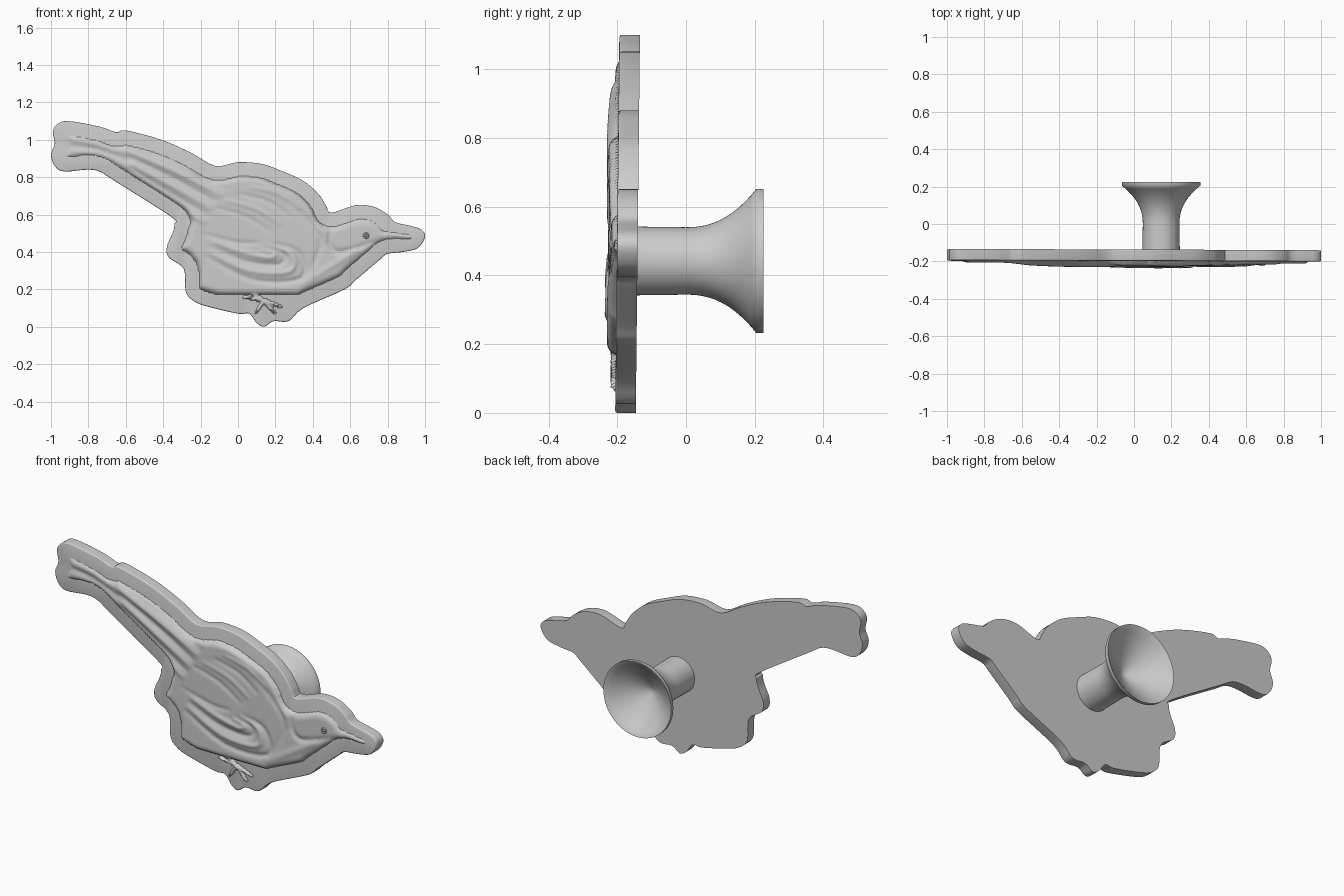
import bpy, bmesh, math
from mathutils import Vector

cube = bpy.data.objects.get("Cube")
if cube:
    bpy.data.objects.remove(cube)

FRONT, BACK = -0.2, -0.14
STEP = 0.008      # spacing of the relief sheet
BORDER = 0.076    # flat rim left around the bird
FLOOR = -0.004    # the sheet sinks below the plate outside the bird

metal = bpy.data.materials.new("light grey")
metal.use_nodes = True
GREY = (0.6, 0.6, 0.6, 1)
metal.diffuse_color = GREY
metal.node_tree.nodes["Principled BSDF"].inputs["Base Color"].default_value = GREY


def place(x, z, y):
    """Point on the plate, which leans back very slightly."""
    return Vector((x, y + (z - 0.55) * 0.011, z))


def spline(points, closed, steps=4):
    """Smooth curve through points given in hundredths."""
    pts = [Vector(p) / 100 for p in points]
    n = len(pts)

    def get(i):
        return pts[i % n] if closed else pts[max(0, min(n - 1, i))]

    out = []
    for i in range(n if closed else n - 1):
        a, b, c, d = (get(i + k - 1) for k in range(4))
        for s in range(steps):
            t = s / steps
            out.append(b + t / 2 * (c - a + t * (2 * a - 5 * b + 4 * c - d + t * (3 * (b - c) + d - a))))
    return out if closed else out + [pts[-1]]


def finish(bm, name, angle):
    mesh = bpy.data.meshes.new(name)
    bm.to_mesh(mesh)
    bm.free()
    obj = bpy.data.objects.new(name, mesh)
    bpy.context.collection.objects.link(obj)
    mesh.materials.append(metal)
    bpy.ops.object.select_all(action='DESELECT')
    obj.select_set(True)
    bpy.context.view_layer.objects.active = obj
    bpy.ops.object.shade_smooth_by_angle(angle=math.radians(angle))


# Backing plate outline: beak, head, back, tail, then the underside
upper_line = [
    (100, 48), (98, 52), (92, 54), (84, 56), (80, 60), (73, 64), (63, 65), (50, 61),
    (47, 65), (43, 71), (35, 78), (24, 83), (13, 87), (0, 88), (-12, 86),
    (-25, 93), (-41, 100), (-60, 105), (-65, 104), (-74, 107), (-91, 110), (-97, 108)]
lower_line = [
    (-99, 104), (-98, 98), (-100, 92), (-98, 86), (-93, 83), (-81, 84), (-74, 83), (-66, 78),
    (-36, 59), (-34, 55), (-35, 50), (-38, 43), (-37, 37), (-29, 31), (-28, 19), (-24, 14),
    (-17, 11), (0, 7), (6, 7), (10, 2), (14, 0), (19, 3), (27, 3), (35, 10), (57, 20),
    (63, 25), (76, 36), (80, 39), (88, 40), (96, 42)]
plate_line = spline(upper_line + lower_line, True)

bm = bmesh.new()
face = bm.faces.new([bm.verts.new(place(p.x, p.y, BACK)) for p in plate_line])
grown = bmesh.ops.extrude_face_region(bm, geom=[face], use_keep_orig=True)
top = [g for g in grown["geom"] if isinstance(g, bmesh.types.BMFace)][0]
bmesh.ops.translate(bm, verts=top.verts[:], vec=(0, FRONT - BACK, 0))
bmesh.ops.recalc_face_normals(bm, faces=bm.faces[:])
bmesh.ops.bevel(bm, geom=top.edges[:], offset=0.007, segments=3, affect='EDGES', profile=0.5)
finish(bm, "backing_plate", 40)


def segments(line):
    return list(zip(line, line[1:]))


def distance(p, segs):
    """Nearest distance, and how far along the path it falls."""
    best, along = math.inf, 0
    for i, (a, b) in enumerate(segs):
        d = b - a
        t = max(0, min(1, (p - a).dot(d) / max(d.length_squared, 1e-12)))
        gap = (p - a - d * t).length_squared
        if gap < best:
            best, along = gap, (i + t) / len(segs)
    return math.sqrt(best), along


def inside(p, segs):
    odd = False
    for a, b in segs:
        if (a.y > p.y) != (b.y > p.y) and p.x < a.x + (p.y - a.y) * (b.x - a.x) / (b.y - a.y):
            odd = not odd
    return odd


def stroke(amount, width, path):
    line = spline(path, False)
    xs, zs = [p.x for p in line], [p.y for p in line]
    reach = 3 * width
    box = (min(xs) - reach, max(xs) + reach, min(zs) - reach, max(zs) + reach)
    return amount, width, segments(line), box


def fan(amount, width, first, last, count):
    """Alternating ridges and grooves, blended from one path to another."""
    out = []
    for i in range(count):
        t = i / (count - 1)
        path = [Vector(a).lerp(Vector(b), t) for a, b in zip(first, last)]
        out.append(stroke(amount * (-1) ** i, width, path))
    return out


# Feather lines: tail, wing edge, back and shoulder
strokes = (
    fan(0.008, 0.014, [(-62, 101), (-30, 90), (-4, 77)], [(-58, 82), (-36, 67), (-17, 55)], 7)
    + fan(-0.009, 0.014, [(-18, 38), (8, 25), (34, 26), (32, 40), (18, 44)],
          [(-14, 46), (2, 40), (16, 37), (20, 39), (12, 41)], 4)
    + fan(-0.005, 0.012, [(-14, 64), (4, 59), (18, 50)], [(6, 75), (22, 71), (34, 62)], 4)
    + fan(0.006, 0.016, [(4, 80), (34, 69), (47, 45)], [(26, 68), (44, 48), (38, 29)], 2)
)
# Hollow between tail feathers, neck and breast line, belly ridge
strokes += [
    stroke(-0.012, 0.02, [(-92, 97), (-76, 95), (-56, 88)]),
    stroke(-0.009, 0.013, [(50, 54), (49, 45), (55, 40), (74, 46)]),
    stroke(0.006, 0.018, [(33, 22), (56, 36), (64, 42)]),
    stroke(-0.005, 0.012, [(-20, 50), (0, 45), (12, 45)]),
]

# Beak, shank and spread toes stand on the bare plate
ankle = Vector((14, 14))
raised = [stroke(0.014, 0.02, [(70, 50), (82, 49), (92, 48)]),
          stroke(0.019, 0.015, [(4, 20), ankle])]
for angle, length in ((170, 11), (235, 8), (310, 9), (340, 10)):
    turn = math.radians(angle)
    tip = ankle + length * Vector((math.cos(turn), math.sin(turn)))
    raised.append(stroke(0.019, 0.012, [ankle, tip]))

rim = segments(plate_line + plate_line[:1])


def near(p, box):
    return box[0] < p.x < box[1] and box[2] < p.y < box[3]


def height(p):
    h = FLOOR
    if inside(p, rim):
        # The bird follows the plate edge, stopping above the feet
        depth = min(distance(p, rim)[0] - BORDER, p.y - 0.17)
        if depth > 0:
            rise = min(1, depth / 0.035)
            rise = math.sqrt(rise * (2 - rise))
            h += rise * (0.011 + 0.019 * (1 - p.x * p.x))
            for amount, width, segs, box in strokes:
                if near(p, box):
                    gap, along = distance(p, segs)
                    taper = math.sqrt(max(0, math.sin(math.pi * along)))
                    h += rise * amount * taper * math.exp(-(gap / width) ** 2)
    for amount, width, segs, box in raised:
        if near(p, box):
            gap, along = distance(p, segs)
            gap /= width * (1 - along / 2)
            if gap < 1:
                h = max(h, FLOOR + amount * math.sqrt(1 - gap * gap))
    return h


# Relief surface: a fine sheet rising out of the plate
bm = bmesh.new()
columns, rows = int(1.92 / STEP), int(1.02 / STEP)
grid = []
for i in range(columns):
    line = []
    for j in range(rows):
        p = Vector((i * STEP - 0.96, j * STEP + 0.05))
        h = height(p)
        line.append((bm.verts.new(place(p.x, p.y, FRONT - h)), h))
    grid.append(line)
for left, right in zip(grid, grid[1:]):
    for j in range(rows - 1):
        corners = [left[j], right[j], right[j + 1], left[j + 1]]
        if any(h > FLOOR for v, h in corners):
            bm.faces.new([v for v, h in corners])
bmesh.ops.delete(bm, geom=[v for v in bm.verts if not v.link_faces], context='VERTS')
finish(bm, "bird_relief", 80)

# Eye: small ring with a bead in it
eye = place(0.685, 0.487, -0.217)
bpy.ops.mesh.primitive_torus_add(major_radius=0.013, minor_radius=0.004, major_segments=24,
                                 minor_segments=8, location=eye, rotation=(math.pi / 2, 0, 0))
bpy.context.object.name = "eye_ring"
bpy.context.object.data.materials.append(metal)
bpy.ops.object.shade_smooth()
bpy.ops.mesh.primitive_uv_sphere_add(segments=16, ring_count=8, radius=0.006, location=eye)
bpy.context.object.name = "eye_bead"
bpy.context.object.data.materials.append(metal)
bpy.ops.object.shade_smooth()

# Trumpet-shaped knob behind: flared outside, thin lip, hollow bell
outer = [(0.098 + 0.112 * (i / 12) ** 2.3, 0.205 * i / 12) for i in range(13)]
bell = [(0.204 * i / 10, 0.09 + 0.133 * (i / 10) ** 1.3) for i in range(10, -1, -1)]
profile = [(0.1, -0.15)] + outer + [(0.21, 0.225)] + bell
centre = Vector((0.145, 0, 0.442))
bm = bmesh.new()
verts = [bm.verts.new(centre + Vector((r, y, 0))) for r, y in profile]
edges = [bm.edges.new(pair) for pair in zip(verts, verts[1:])]
bmesh.ops.spin(bm, geom=verts + edges, cent=centre, axis=(0, 1, 0),
               angle=math.tau, steps=64, use_duplicate=False)
bmesh.ops.remove_doubles(bm, verts=bm.verts[:], dist=0.0001)
bmesh.ops.recalc_face_normals(bm, faces=bm.faces[:])
finish(bm, "knob", 50)
